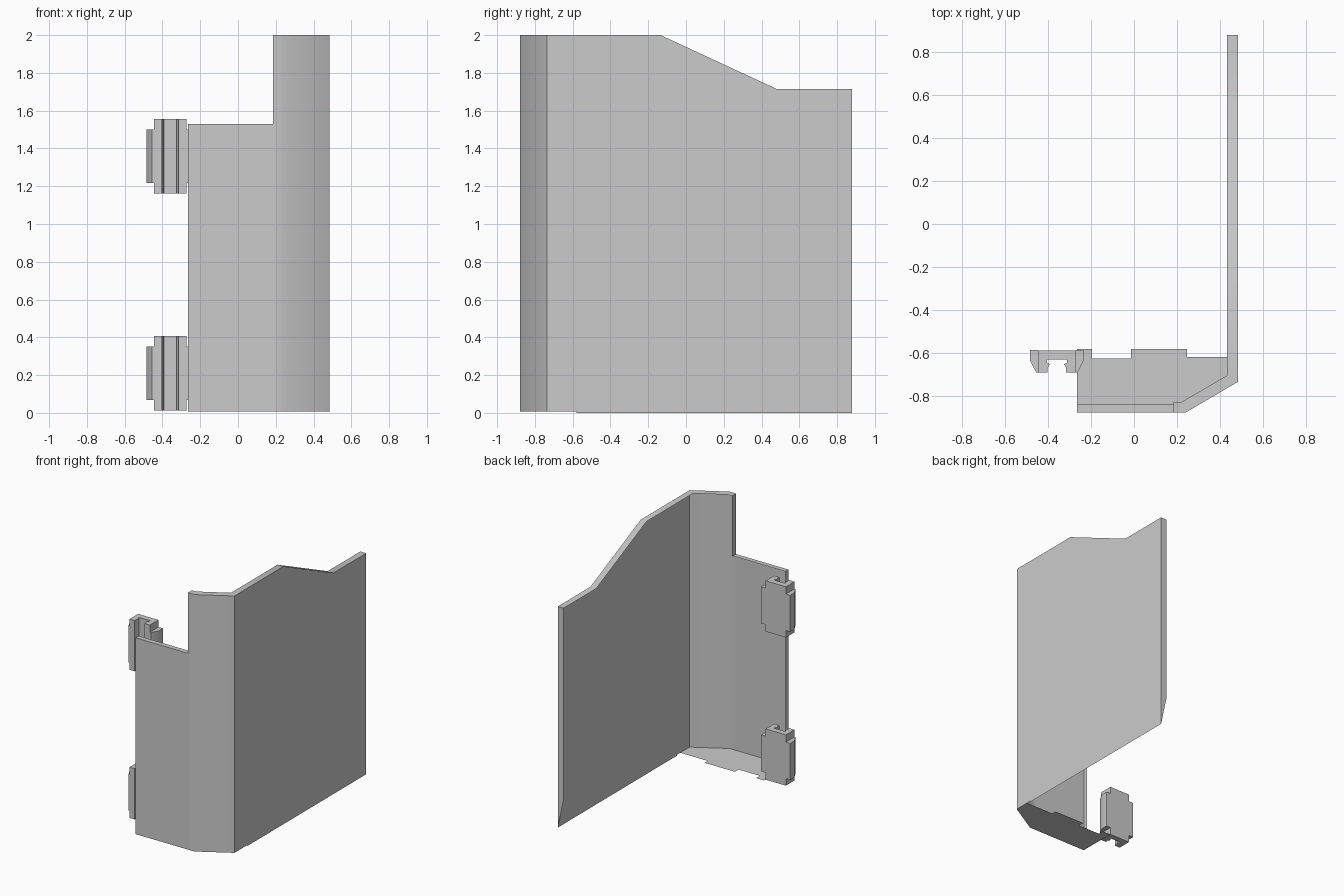
import bpy, bmesh
from math import radians
from mathutils import Vector

cube = bpy.data.objects.get("Cube")
if cube:
    bpy.data.objects.remove(cube, do_unlink=True)

grey = bpy.data.materials.new("plain grey")
grey.use_nodes = True
grey.diffuse_color = (0.6, 0.6, 0.6, 1)
grey.node_tree.nodes["Principled BSDF"].inputs["Base Color"].default_value = (0.6, 0.6, 0.6, 1)

# Main planes of the bracket
LEFT, STEP, FOLD, OUTER, INNER = -0.265, 0.185, 0.24, 0.484, 0.434
FRONT, CORNER, BACK = -0.878, -0.735, 0.88
FLOOR, LOW_TOP, END_TOP, TOP = 0.007, 1.53, 1.715, 2.0


def finish(bm, name):
    bmesh.ops.remove_doubles(bm, verts=bm.verts[:], dist=0.0005)
    bmesh.ops.recalc_face_normals(bm, faces=bm.faces[:])
    for face in bm.faces:
        face.smooth = True
    mesh = bpy.data.meshes.new(name)
    bm.to_mesh(mesh)
    bm.free()
    mesh.set_sharp_from_angle(angle=radians(33))
    mesh.materials.append(grey)
    bpy.context.collection.objects.link(bpy.data.objects.new(name, mesh))


def sheet(bm, points):
    bm.faces.new([bm.verts.new(p) for p in points])


def upright(bm, a, b, low, high):
    """Vertical rectangle above the plan line from a to b."""
    sheet(bm, [(*a, low), (*b, low), (*b, high), (*a, high)])


def level(bm, outline, z):
    sheet(bm, [(*p, z) for p in outline])


def prism(bm, outline, low, high):
    face = bm.faces.new([bm.verts.new((*p, low)) for p in outline])
    out = bmesh.ops.extrude_face_region(bm, geom=[face])
    bmesh.ops.translate(bm, vec=Vector((0, 0, high - low)),
                        verts=[v for v in out["geom"] if isinstance(v, bmesh.types.BMVert)])


# Outer skin: front wall, angled corner and side panel
bm = bmesh.new()
upright(bm, (LEFT, FRONT), (STEP, FRONT), FLOOR, LOW_TOP)
upright(bm, (STEP, FRONT), (FOLD, FRONT), FLOOR, TOP)
upright(bm, (FOLD, FRONT), (OUTER, CORNER), FLOOR, TOP)
sheet(bm, [(OUTER, y, z) for y, z in (
    (CORNER, FLOOR), (-0.58, FLOOR), (-0.58, 0), (BACK, 0), (BACK, END_TOP),
    (0.48, END_TOP), (-0.135, TOP), (CORNER, TOP))])
finish(bm, "outer_skin")

# Rims turned inwards along the free edges
bm = bmesh.new()
level(bm, [(STEP, FRONT), (FOLD, FRONT), (OUTER, CORNER), (OUTER, -0.135),
           (INNER, -0.135), (INNER, -0.705), (0.222, -0.828), (STEP, -0.828)], TOP)
for (y1, z1), (y2, z2) in (((-0.135, TOP), (0.48, END_TOP)),
                           ((0.48, END_TOP), (BACK, END_TOP))):
    sheet(bm, [(INNER, y1, z1), (OUTER, y1, z1), (OUTER, y2, z2), (INNER, y2, z2)])
sheet(bm, [(OUTER, BACK, 0), (OUTER, BACK, END_TOP),
           (INNER, BACK, END_TOP), (INNER, BACK, 0.23)])
level(bm, [(LEFT, FRONT), (STEP, FRONT), (STEP, -0.84), (LEFT, -0.84)], LOW_TOP)
upright(bm, (STEP, FRONT), (STEP, -0.828), LOW_TOP, TOP)
upright(bm, (LEFT, FRONT), (LEFT, -0.84), FLOOR, LOW_TOP)
finish(bm, "edge_rims")

# Floor sheet with notched back edge
bm = bmesh.new()
level(bm, [(LEFT, FRONT), (FOLD, FRONT), (OUTER, CORNER), (OUTER, -0.62),
           (0.247, -0.62), (0.247, -0.582), (-0.013, -0.582), (-0.013, -0.627),
           (-0.195, -0.627), (-0.195, -0.582), (LEFT, -0.582)], FLOOR)
finish(bm, "floor_sheet")

# Channel clips: tall C-shaped body with shorter wings on both sides
CLIP_X = -0.359
body = [(0.087, -0.588), (0.087, -0.692), (0.043, -0.692), (0.043, -0.67),
        (0.033, -0.652), (0.047, -0.647), (0.047, -0.632)]
wing = [(0.087, -0.586), (0.125, -0.586), (0.125, -0.637), (0.096, -0.692), (0.087, -0.692)]
for name, base in (("lower_clip", 0.013), ("upper_clip", 1.162)):
    bm = bmesh.new()
    outline = body + [(-u, y) for u, y in reversed(body)]
    prism(bm, [(CLIP_X + u, y) for u, y in outline], base, base + 0.394)
    for side in (-1, 1):
        prism(bm, [(CLIP_X + side * u, y) for u, y in wing], base + 0.055, base + 0.338)
    finish(bm, name)
